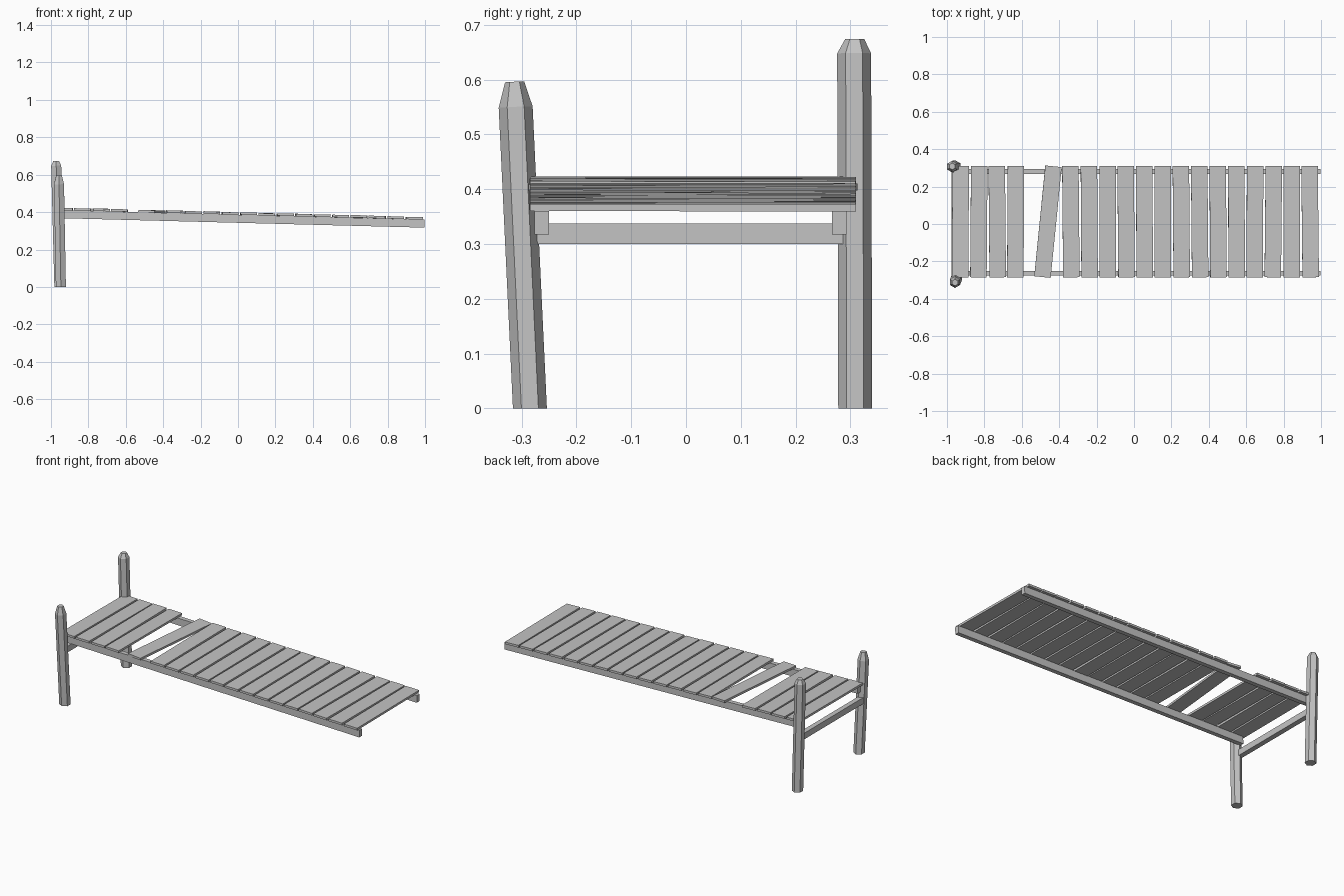
import bpy, bmesh, math, random
from mathutils import Matrix, Vector

random.seed(4)
cube = bpy.data.objects.get("Cube")
if cube:
    bpy.data.objects.remove(cube, do_unlink=True)

# Single weathered grey colour
grey = bpy.data.materials.new("weathered_grey")
grey.use_nodes = True
colour = (0.55, 0.55, 0.55, 1)
grey.diffuse_color = colour
grey.node_tree.nodes["Principled BSDF"].inputs["Base Color"].default_value = colour


def add_object(name, bm):
    bmesh.ops.recalc_face_normals(bm, faces=bm.faces)
    mesh = bpy.data.meshes.new(name)
    bm.to_mesh(mesh)
    bm.free()
    mesh.materials.append(grey)
    obj = bpy.data.objects.new(name, mesh)
    bpy.context.collection.objects.link(obj)
    return obj


def box(name, size, centre, roll=0, pitch=0, yaw=0):
    bm = bmesh.new()
    bmesh.ops.create_cube(bm, size=1, matrix=Matrix.Diagonal((*size, 1)))
    obj = add_object(name, bm)
    obj.location = centre
    obj.rotation_euler = (roll, pitch, yaw)
    return obj


def post(name, foot, shoulder, tip):
    """Leaning six-sided post with a chamfered top."""
    bm = bmesh.new()
    lean = Vector((0, 0, 1)).rotation_difference(Vector(shoulder) - Vector(foot))
    rings = []
    for centre, radius, tilt in ((foot, 0.031, False), (shoulder, 0.031, True), (tip, 0.0175, True)):
        ring = []
        for i in range(6):
            a = math.radians(30 + 60 * i)
            offset = Vector((radius * math.cos(a), radius * math.sin(a), 0))
            if tilt:
                offset.rotate(lean)
            ring.append(bm.verts.new(Vector(centre) + offset))
        rings.append(ring)
    for low, high in zip(rings, rings[1:]):
        for i in range(6):
            j = (i + 1) % 6
            bm.faces.new((low[i], low[j], high[j], high[i]))
    bm.faces.new(rings[0])
    bm.faces.new(rings[-1])
    return add_object(name, bm)


# Posts and the beam between them
post("front_post", (-0.947, -0.285, 0), (-0.957, -0.311, 0.55), (-0.957, -0.313, 0.596))
post("back_post", (-0.955, 0.309, 0), (-0.972, 0.307, 0.648), (-0.972, 0.308, 0.674))
box("cross_beam", (0.03, 0.575, 0.037), (-0.962, 0.002, 0.3185))

# Sloping deck rails
SLOPE = 0.026
pitch = math.atan(SLOPE)
for name, y in (("front_rail", -0.2635), ("back_rail", 0.28)):
    box(name, (1.96, 0.026, 0.043), (0.018, y, 0.364), pitch=pitch)

# Deck planks: one missing, the next one knocked askew
for i in range(20):
    if i == 4:
        continue
    x = -0.928 + 0.0984 * i
    yaw = math.radians(random.uniform(-0.6, 0.6))
    if i == 5:
        x, yaw = x - 0.024, math.radians(-5.7)
    z = 0.3665 + SLOPE * (1 - x) + random.uniform(-0.001, 0.001)
    box(f"plank_{i + 1}", (0.088, 0.595, 0.013), (x, 0.0125, z),
        math.radians(random.uniform(-0.15, 0.15)), pitch, yaw)
